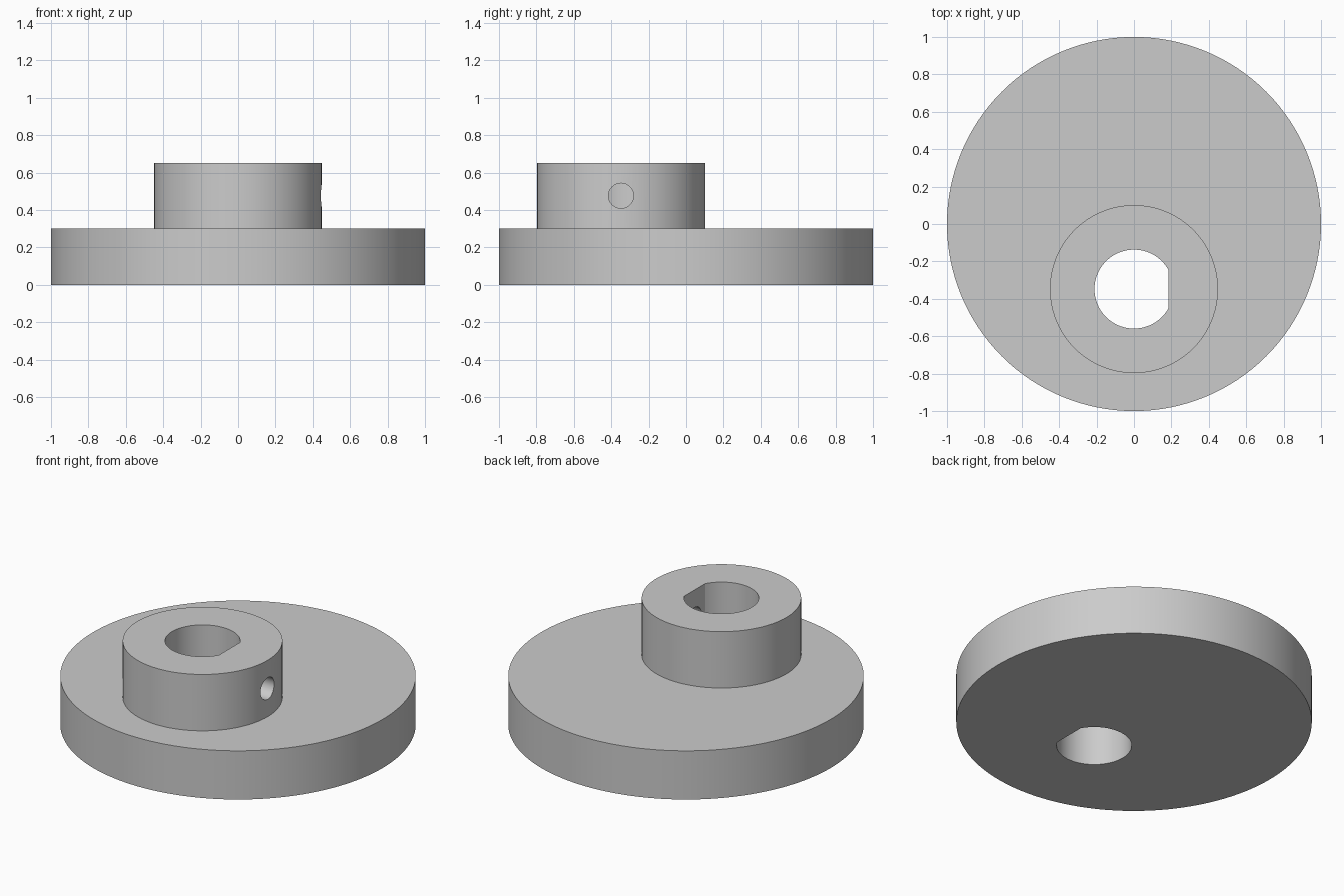
import bpy, bmesh, math

cube = bpy.data.objects.get("Cube")
if cube:
    bpy.data.objects.remove(cube, do_unlink=True)

HUB_Y = -0.348
DISC_TOP, HUB_TOP = 0.302, 0.652
BORE_R, FLAT_X = 0.211, 0.185

grey = bpy.data.materials.new("plain grey")
grey.use_nodes = True
colour = (0.6, 0.6, 0.6, 1)
grey.diffuse_color = colour
grey.node_tree.nodes["Principled BSDF"].inputs["Base Color"].default_value = colour


def circle(radius, count, start=0.0, sweep=2 * math.pi, closed=True):
    steps = count if closed else count - 1
    return [(radius * math.cos(start + sweep * i / steps),
             radius * math.sin(start + sweep * i / steps)) for i in range(count)]


def prism(name, profile, height, location, rotation=(0, 0, 0)):
    """Extrude a closed outline along its local z axis."""
    bm = bmesh.new()
    face = bm.faces.new([bm.verts.new((x, y, 0)) for x, y in profile])
    top = bmesh.ops.extrude_face_region(bm, geom=[face])["geom"]
    verts = [v for v in top if isinstance(v, bmesh.types.BMVert)]
    bmesh.ops.translate(bm, verts=verts, vec=(0, 0, height))
    bmesh.ops.recalc_face_normals(bm, faces=bm.faces)
    mesh = bpy.data.meshes.new(name)
    bm.to_mesh(mesh)
    bm.free()
    mesh.materials.append(grey)
    obj = bpy.data.objects.new(name, mesh)
    obj.location, obj.rotation_euler = location, rotation
    bpy.context.collection.objects.link(obj)
    return obj


def combine(target, tool, operation):
    """Apply a boolean and discard the tool."""
    mod = target.modifiers.new(tool.name, 'BOOLEAN')
    mod.operation, mod.solver, mod.object = operation, 'EXACT', tool
    bpy.context.view_layer.objects.active = target
    bpy.ops.object.modifier_apply(modifier=mod.name)
    bpy.data.objects.remove(tool, do_unlink=True)


# Round base disc with an off-centre hub
body = prism("eccentric_disc", circle(1.0, 128), DISC_TOP, (0, 0, 0))
hub = prism("hub", circle(0.449, 96), HUB_TOP - 0.1, (0, HUB_Y, 0.1))
combine(body, hub, 'UNION')

# D-shaped shaft bore through hub and disc, flat on the left side
half = math.acos(FLAT_X / BORE_R)
d_profile = circle(BORE_R, 72, half, 2 * (math.pi - half), closed=False)
bore = prism("shaft_bore", d_profile, 1.0, (0, HUB_Y, -0.1))
combine(body, bore, 'DIFFERENCE')

# Set-screw hole from the hub's left side into the bore
screw = prism("screw_hole", circle(0.067, 48), 0.5, (0.1, HUB_Y, 0.476),
              (0, math.pi / 2, 0))
combine(body, screw, 'DIFFERENCE')

# Smooth round walls, crisp rims
bpy.ops.object.select_all(action='DESELECT')
body.select_set(True)
bpy.context.view_layer.objects.active = body
bpy.ops.object.shade_smooth_by_angle(angle=math.radians(25))
